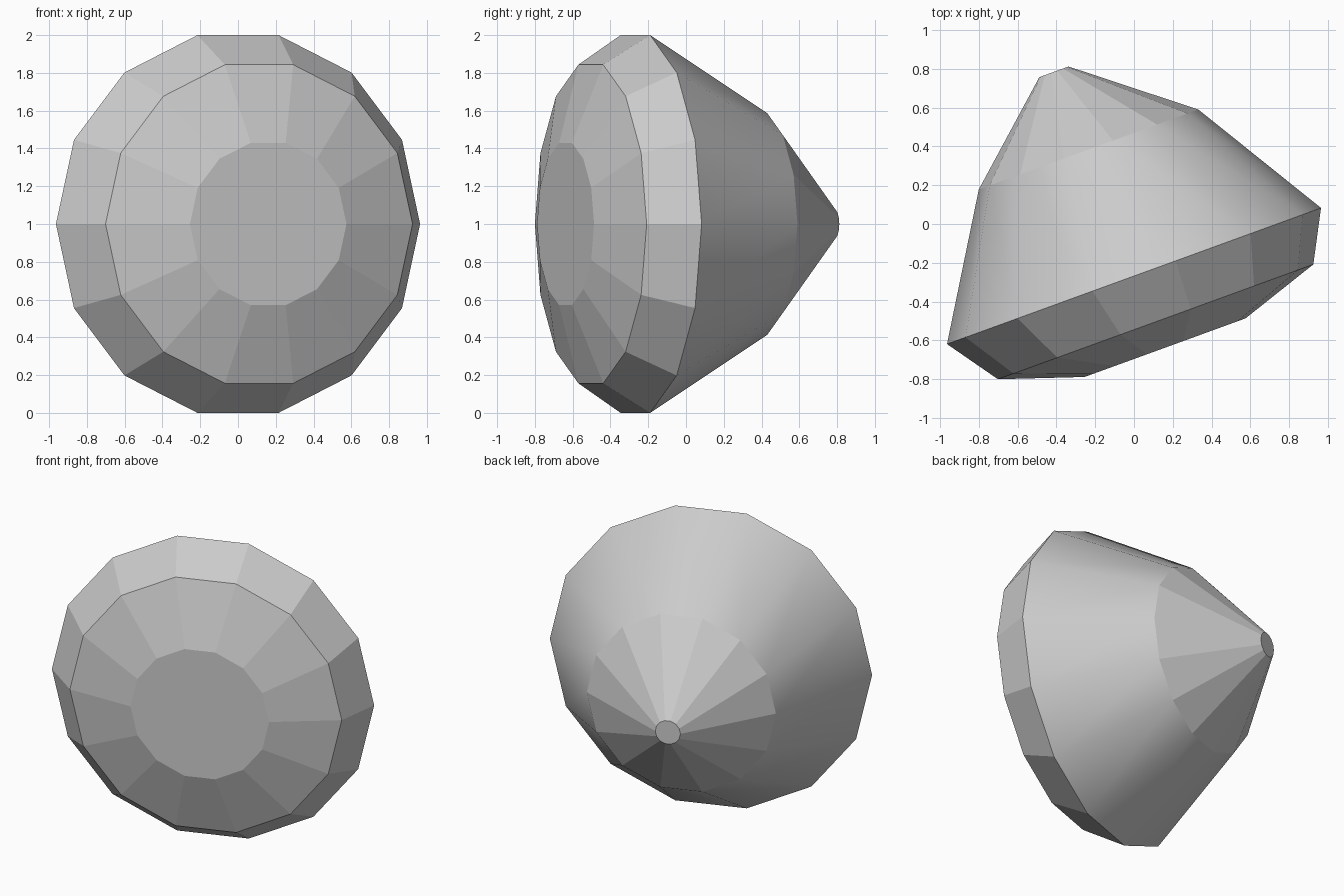
import bpy
import bmesh
from math import sin, cos, pi, radians
from mathutils import Vector

if "Cube" in bpy.data.objects:
    bpy.data.objects.remove(bpy.data.objects["Cube"])

SIDES = 14
TURN = radians(20)
side = Vector((cos(TURN), sin(TURN), 0))      # across the stone
axis = Vector((-sin(TURN), cos(TURN), 0))     # from table to tip
up = Vector((0, 0, 1))
girdle_centre = Vector((0, -0.268, 1))

# rings from front table to back tip: distance along axis, radius, sideways drift
RINGS = [
    (-0.402, 0.441, 0.024),    # table
    (-0.260, 0.865, 0.024),    # crown
    (0.0, 1.0257, 0.0),        # girdle
    (0.693, 0.602, 0.003),     # pavilion break
    (1.130, 0.080, -0.028),    # tip
]
GIRDLE = 2

bm = bmesh.new()
loops = []
for dist, radius, drift in RINGS:
    c = girdle_centre + axis * dist + side * drift
    loops.append([bm.verts.new(c + radius * (side * cos(a) + up * sin(a)))
                  for a in (2 * pi * i / SIDES for i in range(SIDES))])

# facet bands; only the band behind the girdle is smooth
for k in range(len(loops) - 1):
    for i in range(SIDES):
        j = (i + 1) % SIDES
        f = bm.faces.new((loops[k][i], loops[k][j], loops[k + 1][j], loops[k + 1][i]))
        f.smooth = k == GIRDLE

# table and tip caps
bm.faces.new(loops[0])
bm.faces.new(loops[-1])
bmesh.ops.recalc_face_normals(bm, faces=bm.faces)

# keep the smooth band crisp at both of its rims
for e in bm.edges:
    if len({f.smooth for f in e.link_faces}) > 1:
        e.smooth = False

mesh = bpy.data.meshes.new("gemstone")
bm.to_mesh(mesh)
bm.free()
bpy.context.collection.objects.link(bpy.data.objects.new("gemstone", mesh))
